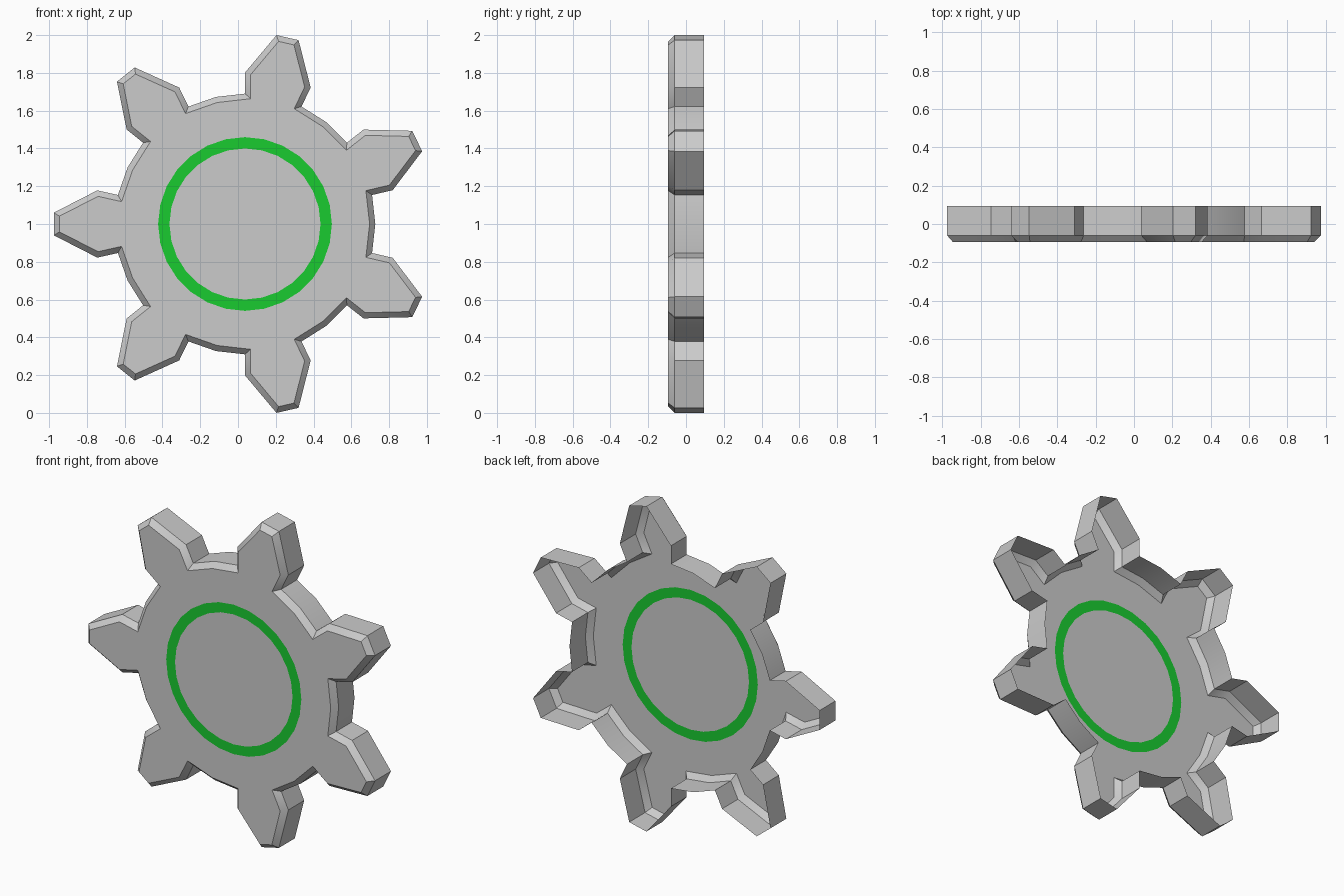
import bpy, bmesh, math
from mathutils import Vector

if "Cube" in bpy.data.objects:
    bpy.data.objects.remove(bpy.data.objects["Cube"])

TEETH, SEG = 7, 28
CX, CZ = 0.037, 1.0
Y_FRONT, Y_BEVEL, Y_BACK = -0.094, -0.06, 0.094
STEP = math.tau / SEG
R_ROOT, R_OUT, R_IN, INSET = 0.69, 0.46, 0.40, 0.03


def polar(r, i):
    """Point at step i, counted from the tooth that points left."""
    a = math.pi + i * STEP
    return Vector((r * math.cos(a), r * math.sin(a)))


def gear_outline():
    pts = []
    for k in range(TEETH):
        u = polar(1, 4 * k)                 # along the tooth
        v = Vector((-u.y, u.x))             # across the tooth
        pts.append(polar(R_ROOT, 4 * k - 1))
        for r, t in ((0.782, -0.178), (1.012, -0.06), (1.012, 0.06), (0.782, 0.178)):
            pts.append(u * r + v * t)
        pts.append(polar(R_ROOT, 4 * k + 1))
        pts.append(polar(R_ROOT, 4 * k + 2))
    return pts


def inset(pts, d):
    out = []
    for i, p in enumerate(pts):
        e1 = (p - pts[i - 1]).normalized()
        e2 = (pts[(i + 1) % len(pts)] - p).normalized()
        n1, n2 = Vector((-e1.y, e1.x)), Vector((-e2.y, e2.x))
        out.append(p + (n1 + n2) * d / (1 + n1.dot(n2)))
    return out


def loop(bm, pts, y):
    return [bm.verts.new((CX + p.x, y, CZ + p.y)) for p in pts]


def circle(r):
    return [polar(r, i) for i in range(SEG)]


def bridge(bm, a, b):
    n = len(a)
    for i in range(n):
        j = (i + 1) % n
        bm.faces.new((a[i], b[i], b[j], a[j]))


def finish(bm, name, color=None):
    me = bpy.data.meshes.new(name)
    bm.to_mesh(me)
    bm.free()
    ob = bpy.data.objects.new(name, me)
    bpy.context.collection.objects.link(ob)
    if color:
        mat = bpy.data.materials.new(name + "_green")
        mat.diffuse_color = color
        mat.use_nodes = True
        mat.node_tree.nodes["Principled BSDF"].inputs["Base Color"].default_value = mat.diffuse_color
        me.materials.append(mat)
    return ob


# Toothed shell: front plate, chamfer and side wall, open at the back
bm = bmesh.new()
outline = gear_outline()
front = loop(bm, inset(outline, INSET), Y_FRONT)
edge = loop(bm, outline, Y_BEVEL)
back = loop(bm, outline, Y_BACK)
bridge(bm, front, edge)
bridge(bm, edge, back)
hole = loop(bm, circle(R_OUT), Y_FRONT)
for k in range(TEETH):
    s = front[7 * k:7 * k + 7]
    nxt = front[(7 * k + 7) % len(front)]
    h = [hole[(4 * k + d) % SEG] for d in (-1, 0, 1, 2, 3)]
    bm.faces.new(s[:6])
    bm.faces.new((s[0], s[5], h[2], h[1], h[0]))
    bm.faces.new((s[5], s[6], h[3], h[2]))
    bm.faces.new((s[6], nxt, h[4], h[3]))
gear = finish(bm, "gear_shell")

# Green ring set flush in the front plate
bm = bmesh.new()
bridge(bm, loop(bm, circle(R_IN), Y_FRONT), loop(bm, circle(R_OUT), Y_FRONT))
finish(bm, "green_ring", (0.01, 0.6, 0.03, 1))

# Centre disc
bm = bmesh.new()
bm.faces.new(loop(bm, circle(R_IN), Y_FRONT))
finish(bm, "centre_disc")

# Smooth the root arcs, keep the teeth crisp
bpy.ops.object.select_all(action='DESELECT')
gear.select_set(True)
bpy.context.view_layer.objects.active = gear
bpy.ops.object.shade_smooth_by_angle(angle=math.radians(30))
